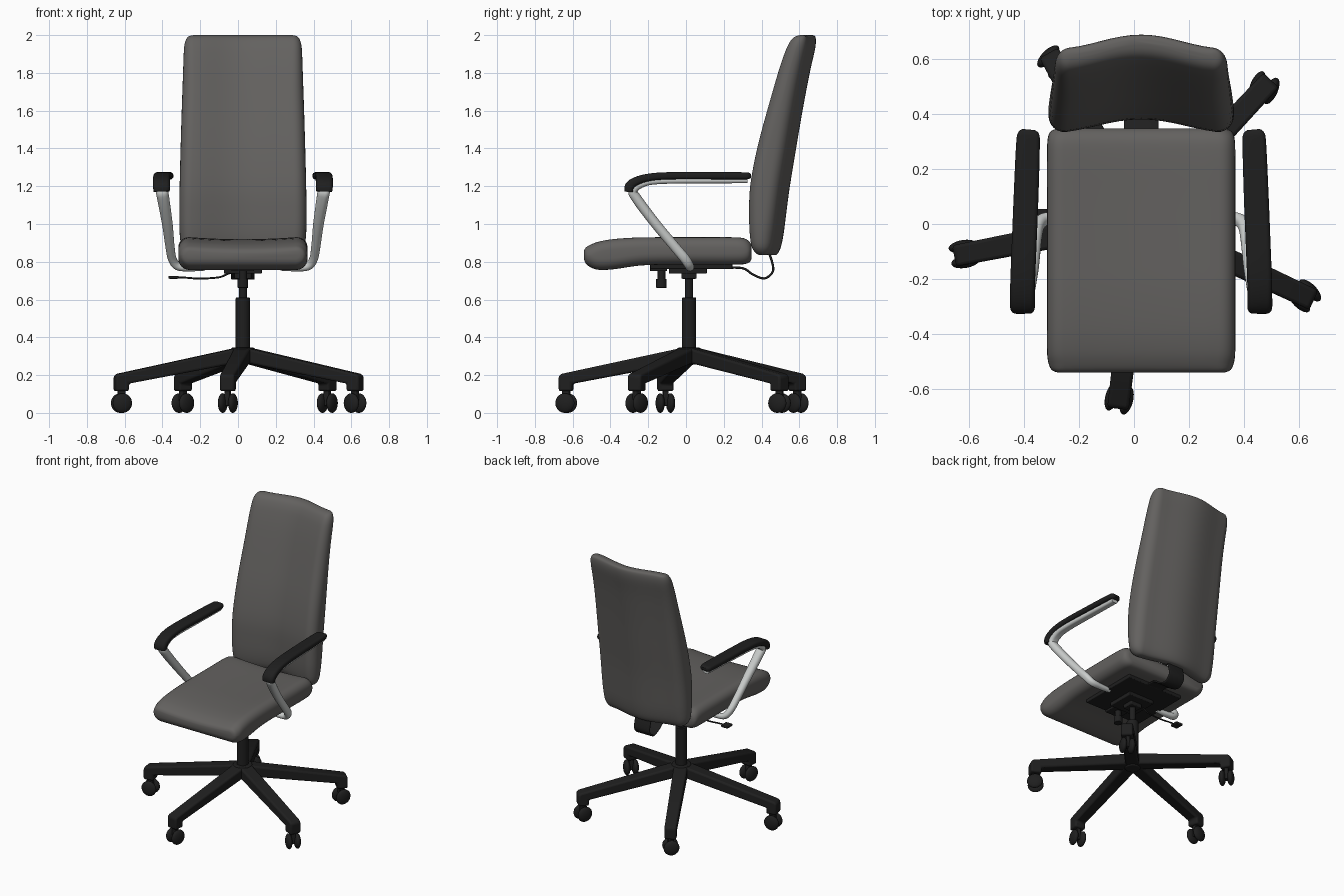
import bpy, bmesh, math
from mathutils import Vector, Matrix

if "Cube" in bpy.data.objects:
    bpy.data.objects.remove(bpy.data.objects["Cube"])

CX, CY = 0.026, 0.016          # axis of the swivel column


def material(name, rgb):
    m = bpy.data.materials.new(name)
    m.diffuse_color = (*rgb, 1)
    m.use_nodes = True
    m.node_tree.nodes["Principled BSDF"].inputs["Base Color"].default_value = m.diffuse_color
    return m


FABRIC = material("grey fabric", (0.125, 0.12, 0.115))
BLACK = material("black plastic", (0.0135, 0.0135, 0.0135))
SILVER = material("brushed silver", (0.60, 0.62, 0.61))


def finish(bm, name, mat, bevel=0, angle=40):
    bmesh.ops.recalc_face_normals(bm, faces=bm.faces)
    me = bpy.data.meshes.new(name)
    bm.to_mesh(me)
    bm.free()
    me.materials.append(mat)
    ob = bpy.data.objects.new(name, me)
    bpy.context.collection.objects.link(ob)
    if bevel:
        b = ob.modifiers.new("bevel", 'BEVEL')
        b.width, b.segments, b.limit_method = bevel, 3, 'ANGLE'
    bpy.ops.object.select_all(action='DESELECT')
    ob.select_set(True)
    bpy.context.view_layer.objects.active = ob
    bpy.ops.object.shade_smooth_by_angle(angle=math.radians(angle))
    return ob


def skin(name, rings, mat, bevel=0, angle=40):
    """Closed skin over a row of matching rings."""
    bm = bmesh.new()
    vs = [[bm.verts.new(p) for p in r] for r in rings]
    n = len(vs[0])
    for a, b in zip(vs, vs[1:]):
        for i in range(n):
            j = (i + 1) % n
            bm.faces.new((a[i], a[j], b[j], b[i]))
    bm.faces.new(vs[0])
    bm.faces.new(vs[-1])
    return finish(bm, name, mat, bevel, angle)


def box(name, lo, hi, mat, bevel=0.005, turn=None):
    bm = bmesh.new()
    bmesh.ops.create_cube(bm, size=1)
    for v in bm.verts:
        v.co = [l + (c + 0.5) * (h - l) for c, l, h in zip(v.co, lo, hi)]
    if turn:
        bm.transform(turn)
    return finish(bm, name, mat, bevel)


def cylinder(name, r1, r2, depth, place, mat, bevel=0.004):
    bm = bmesh.new()
    bmesh.ops.create_cone(bm, cap_ends=True, segments=32, radius1=r1,
                          radius2=r2, depth=depth, matrix=place)
    return finish(bm, name, mat, bevel)


def rounded(a, b, r, cuts=1):
    """Rounded rectangle with half sizes a, b."""
    r = min(r, a * 0.98, b * 0.98)
    pts = []
    for k, (sx, sy) in enumerate(((1, 1), (-1, 1), (-1, -1), (1, -1))):
        for i in range(7):
            t = math.pi / 2 * (k + i / 6)
            pts.append((sx * (a - r) + r * math.cos(t), sy * (b - r) + r * math.sin(t)))
        if k in (0, 2):
            for i in range(1, cuts):
                pts.append((sx * (a - r) * (1 - 2 * i / cuts), sy * b))
    return pts


def smooth_rows(rows, steps=4):
    """Catmull-Rom through rows of numbers."""
    out = []
    for i in range(len(rows) - 1):
        p0, p1, p2, p3 = (rows[max(0, min(len(rows) - 1, i + k))] for k in (-1, 0, 1, 2))
        for s in range(steps):
            t = s / steps
            out.append([0.5 * (2 * b + (c - a) * t + (2 * a - 5 * b + 4 * c - d) * t * t
                               + (3 * b - a - 3 * c + d) * t ** 3)
                        for a, b, c, d in zip(p0, p1, p2, p3)])
    return out + [list(rows[-1])]


def sweep(name, rows, mat, side=(1, 0, 0), radius=0.5):
    """Rows of x, y, z, width, height swept along their path."""
    rows = smooth_rows(rows, 5)
    pts = [Vector(r[:3]) for r in rows]
    side, rings = Vector(side), []
    for i, r in enumerate(rows):
        t = (pts[min(i + 1, len(pts) - 1)] - pts[max(i - 1, 0)]).normalized()
        side = (side - t * t.dot(side)).normalized()
        up = t.cross(side)
        rings.append([pts[i] + side * u + up * v
                      for u, v in rounded(r[3] / 2, r[4] / 2, radius * min(r[3], r[4]))])
    return skin(name, rings, mat)


# Seat cushion: y, bottom, top, half width
rings = []
for y, zb, zt, hw in smooth_rows([
        (-.54, .815, .86, .30), (-.53, .79, .88, .325), (-.50, .768, .898, .338),
        (-.456, .757, .913, .342), (-.377, .761, .926, .342), (-.245, .78, .934, .342),
        (-.1, .785, .935, .342), (.1, .785, .935, .342), (.24, .785, .935, .342),
        (.305, .787, .93, .34), (.335, .797, .913, .33), (.347, .815, .893, .305)], 3):
    h = (zt - zb) / 2
    rings.append([Vector((CX + u, y, (zt + zb) / 2 + v - (.016 * (1 - (u / hw) ** 2) if v > 0 else 0)))
                  for u, v in rounded(hw, h, .06, 10)])
skin("seat", rings, FABRIC, angle=70)

# Backrest, curved around the sitter: z, front, back, half width
rings = []
for z, yf, yb, hw in smooth_rows([
        (.835, .39, .475, .275), (.846, .368, .488, .30), (.88, .345, .503, .325),
        (.95, .333, .517, .335), (1.05, .33, .53, .337), (1.2, .335, .55, .335),
        (1.4, .372, .583, .33), (1.6, .425, .617, .324), (1.8, .483, .655, .317),
        (1.91, .521, .68, .313), (1.955, .542, .687, .308), (1.982, .562, .687, .298),
        (1.995, .583, .682, .284), (2.0, .605, .67, .26)], 3):
    h = (yb - .05 - yf) / 2
    rings.append([Vector((CX + u, yf + h + v + .025 * (1 + math.cos(math.pi * u / hw)), z))
                  for u, v in rounded(hw, h, .065, 14)])
skin("backrest", rings, FABRIC, angle=70)

# Armrests, mirrored left and right
for s, tag in ((-1, "left"), (1, "right")):
    def arm(rows):
        return [(CX + s * r[0], *r[1:]) for r in rows]
    sweep(tag + "_arm_pad", arm([
        (.408, .343, 1.255, .045, .018), (.409, .33, 1.255, .075, .034),
        (.411, .29, 1.255, .086, .038), (.418, .1, 1.256, .09, .038),
        (.426, -.1, 1.255, .09, .038), (.43, -.2, 1.246, .09, .04),
        (.431, -.265, 1.226, .09, .045), (.431, -.298, 1.20, .09, .05),
        (.430, -.302, 1.172, .085, .045)]), BLACK, radius=.42)
    sweep(tag + "_arm_strut", arm([
        (.410, .325, 1.231, .05, .03), (.418, .1, 1.231, .055, .032),
        (.427, -.13, 1.229, .06, .034), (.43, -.225, 1.216, .064, .038),
        (.429, -.28, 1.178, .066, .045), (.421, -.258, 1.13, .064, .052),
        (.400, -.16, 1.0, .056, .052), (.386, -.06, .88, .048, .052),
        (.374, -.005, .815, .045, .052), (.345, .018, .777, .042, .048),
        (.28, .022, .768, .036, .04), (.20, .022, .768, .03, .03)]), SILVER)

# Tilt mechanism under the seat
box("seat_plate", (CX - .22, -.19, .762), (CX + .22, .245, .79), BLACK)
box("mechanism_housing", (CX - .10, -.09, .737), (CX + .10, .11, .765), BLACK)
box("front_mechanism", (CX - .06, -.19, .75), (CX + .06, -.10, .77), BLACK)
box("column_socket", (CX - .045, CY - .04, .71), (CX + .045, CY + .04, .74), BLACK)
cylinder("tension_stem", .021, .021, .06, Matrix.Translation((CX, -.13, .73)), BLACK)
cylinder("tension_knob", .028, .028, .048, Matrix.Translation((CX, -.13, .686)), BLACK)
sweep("height_lever", [(.0, .025, .75, .01, .01), (-.05, .025, .738, .01, .01),
                       (-.1, .025, .718, .01, .01), (-.2, .025, .711, .01, .01),
                       (-.28, .025, .716, .01, .01), (-.34, .025, .718, .01, .01)],
      BLACK, side=(0, 1, 0))
box("lever_paddle", (-.368, -.005, .71), (-.315, .055, .726), BLACK)
sweep("back_bracket", [(CX, .2, .768, .125, .012), (CX, .3, .766, .125, .012),
                       (CX, .355, .732, .125, .012), (CX, .415, .712, .125, .012),
                       (CX, .458, .745, .125, .012), (CX, .458, .79, .125, .012),
                       (CX, .435, .86, .125, .012)], BLACK)

# Swivel column
cylinder("gas_piston", .021, .021, .16, Matrix.Translation((CX, CY, .66)), BLACK)
cylinder("column", .038, .038, .30, Matrix.Translation((CX, CY, .46)), BLACK)
cylinder("base_hub", .05, .064, .09, Matrix.Translation((CX, CY, .30)), BLACK, .008)

# Five-star base; each twin-wheel caster is swivelled to its own axle direction
PROFILE = [(0, .348), (.04, .343), (.675, .207), (.692, .195), (.692, .115),
           (.62, .115), (.62, .155), (.05, .262), (0, .265)]
for k, axle in enumerate((155, 135, 100, 165, 45)):
    turn = Matrix.Translation((CX, CY, 0)) @ Matrix.Rotation(math.radians(47 + 72 * k), 4, 'Z')
    skin(f"base_leg_{k + 1}",
         [[turn @ Vector((r, s * (.046 - .01 * r), z)) for r, z in PROFILE] for s in (-1, 1)],
         BLACK, .012)
    swivel = Matrix.Translation(turn @ Vector((.655, 0, .052))) @ Matrix.Rotation(math.radians(axle), 4, 'Z')
    box(f"caster_fork_{k + 1}", (-.014, -.02, -.015), (.014, .02, .07), BLACK, .005, swivel)
    for s, tag in ((-1, "a"), (1, "b")):
        bm = bmesh.new()
        bmesh.ops.create_uvsphere(bm, u_segments=32, v_segments=16, radius=1)
        bm.transform(swivel @ Matrix.Translation((s * .028, 0, 0))
                     @ Matrix.Diagonal((.023, .052, .052, 1)))
        finish(bm, f"caster_wheel_{k + 1}{tag}", BLACK)
